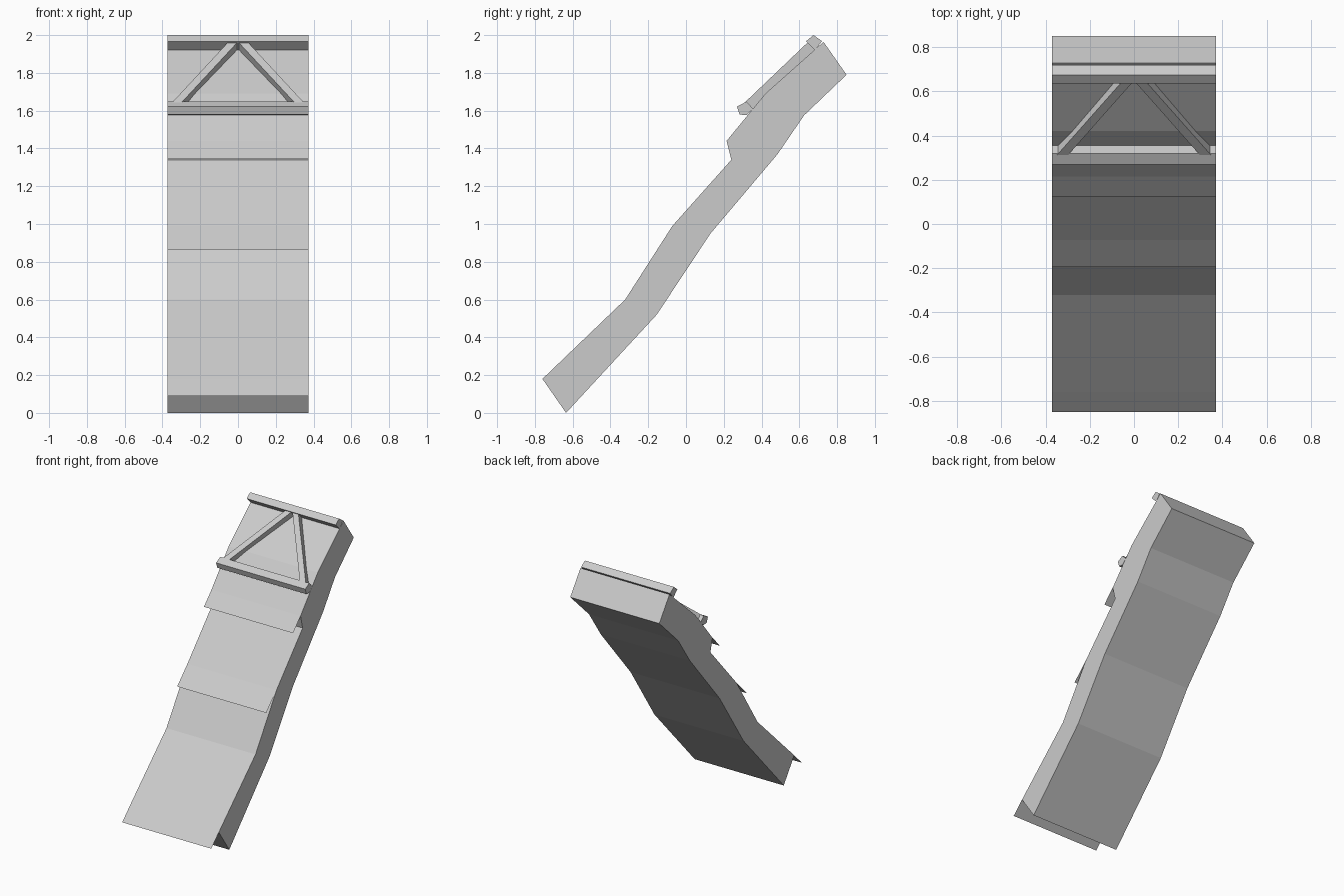
import bpy
import bmesh
from mathutils import Vector

cube = bpy.data.objects.get("Cube")
if cube:
    bpy.data.objects.remove(cube, do_unlink=True)

grey = bpy.data.materials.new("plain grey")
grey.use_nodes = True
colour = (0.6, 0.6, 0.6, 1.0)
grey.diffuse_color = colour
bsdf = grey.node_tree.nodes["Principled BSDF"]
bsdf.inputs["Base Color"].default_value = colour
bsdf.inputs["Roughness"].default_value = 0.8

HALF = 0.372


def finish(name, bm):
    mesh = bpy.data.meshes.new(name)
    bm.to_mesh(mesh)
    bm.free()
    mesh.materials.append(grey)
    obj = bpy.data.objects.new(name, mesh)
    bpy.context.collection.objects.link(obj)
    return obj


def prism(name, loop, sweep):
    """Closed solid: a flat loop of points swept along a vector."""
    bm = bmesh.new()
    face = bm.faces.new([bm.verts.new(p) for p in loop])
    result = bmesh.ops.extrude_face_region(bm, geom=[face], use_keep_orig=True)
    moved = [v for v in result["geom"] if isinstance(v, bmesh.types.BMVert)]
    bmesh.ops.translate(bm, vec=Vector(sweep), verts=moved)
    bmesh.ops.recalc_face_normals(bm, faces=bm.faces[:])
    return finish(name, bm)


def across(name, profile):
    """Side profile (y, z) carried over the full width."""
    return prism(name, [(-HALF, y, z) for y, z in profile], (2 * HALF, 0, 0))


def flap(name, hinge, lip):
    """Single thin sheet hanging forward from the slab."""
    bm = bmesh.new()
    corners = [(-HALF, *lip), (HALF, *lip), (HALF, *hinge), (-HALF, *hinge)]
    bm.faces.new([bm.verts.new(p) for p in corners])
    return finish(name, bm)


# Bent leaning slab: back edge going up, then front edge going down
back_edge = [(-0.635, 0.0), (-0.155, 0.52), (0.13, 0.95),
             (0.485, 1.37), (0.625, 1.575), (0.85, 1.79)]
front_edge = [(0.728, 1.964), (0.42, 1.69), (0.215, 1.44), (0.24, 1.34),
              (-0.072, 0.99), (-0.322, 0.6), (-0.76, 0.18)]
across("slab", back_edge + front_edge)

# Overhanging sheets at each step
flap("lower_flap", (-0.76, 0.18), (-0.85, 0.09))
flap("middle_flap", (-0.072, 0.99), (-0.195, 0.865))
flap("upper_flap", (0.215, 1.44), (0.125, 1.345))

# Cross beams
across("top_beam", [(0.635, 1.967), (0.675, 2.0), (0.72, 1.968), (0.682, 1.92)])
across("lower_beam", [(0.27, 1.622), (0.32, 1.648), (0.355, 1.61),
                      (0.322, 1.577), (0.284, 1.579)])

# Mirrored diagonal struts between the beams
inward = Vector((0, 0.04, -0.04))
half_width = Vector((0.025, 0, 0))
for side, name in ((1, "left_strut"), (-1, "right_strut")):
    foot = Vector((side * 0.325, 0.31, 1.642))
    head = Vector((side * 0.028, 0.645, 1.962))
    loop = [foot - half_width, foot + half_width,
            foot + half_width + inward, foot - half_width + inward]
    prism(name, loop, head - foot)
